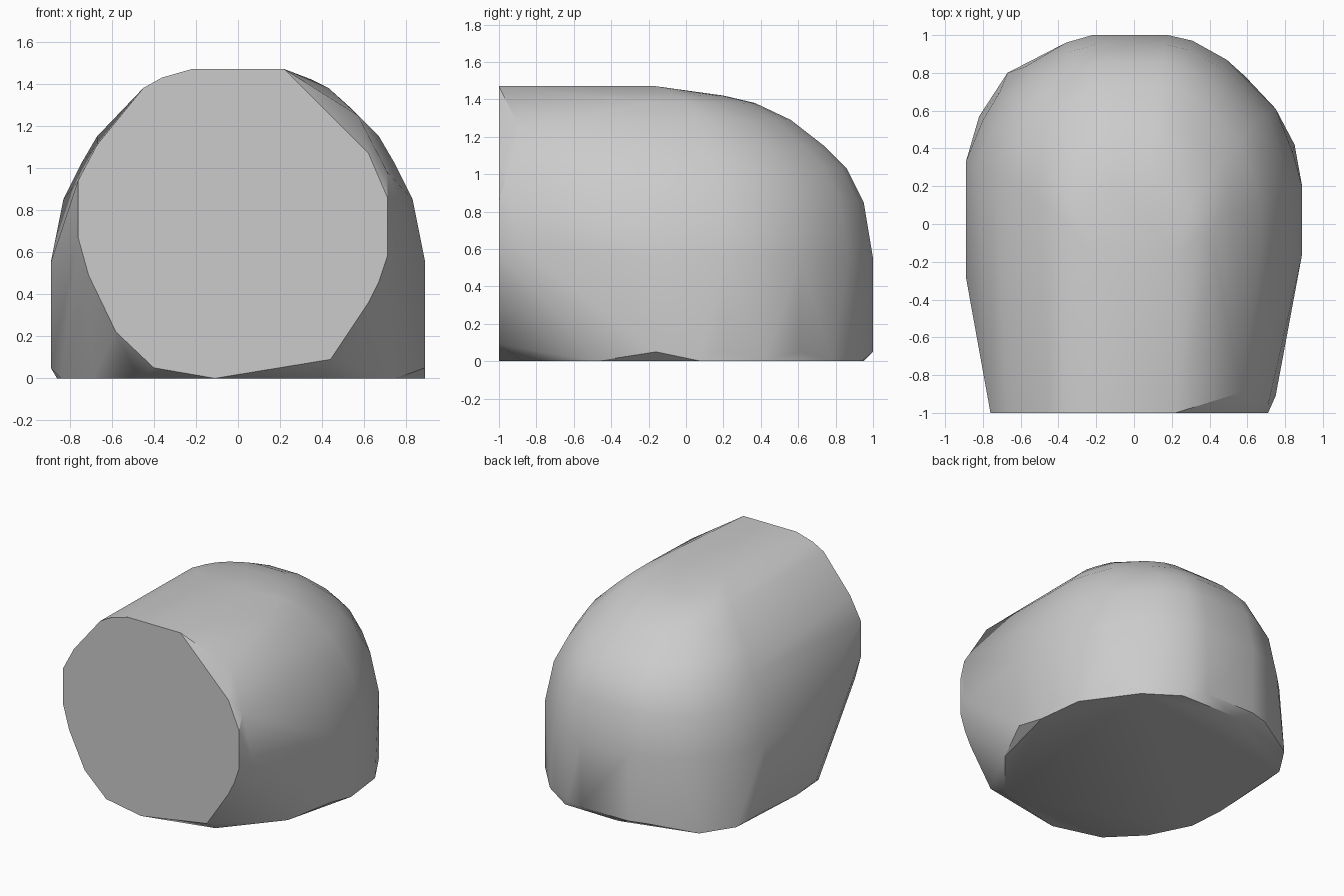
import bpy
import bmesh
import math

# Remove the default cube only
default_cube = bpy.data.objects.get("Cube")
if default_cube:
    bpy.data.objects.remove(default_cube, do_unlink=True)

# Single plain grey material
grey = bpy.data.materials.new("plain grey")
grey.use_nodes = True
colour = (0.6, 0.6, 0.6, 1.0)
grey.diffuse_color = colour
grey.node_tree.nodes["Principled BSDF"].inputs["Base Color"].default_value = colour

# Flat front plate: (x, z) outline
front_plate = [
    (-.11, 0), (.44, .09), (.62, .36), (.67, .46), (.71, .58), (.71, .86),
    (.62, 1.07), (.22, 1.47), (-.22, 1.47), (-.36, 1.43), (-.45, 1.38),
    (-.67, 1.11), (-.76, .94), (-.76, .67), (-.71, .49), (-.58, .22), (-.4, .05),
]

# Flat underside: (x, y) outline
underside = [
    (-.47, -.9), (-.69, -.68), (-.84, -.38), (-.86, -.1), (-.82, .57),
    (-.67, .8), (-.1, .95), (.35, .94), (.59, .78), (.85, .42),
    (.89, .08), (.75, -.48), (.42, -.87),
]

# Widest level of the body: (x, y) outline round the back
waist = [
    (-.89, -.28), (-.89, .33), (-.8, .55), (-.71, .7), (-.58, .83), (-.36, .96),
    (-.22, 1), (.18, 1), (.31, .97), (.49, .87), (.75, .61), (.84, .38),
    (.89, .2), (.89, -.16),
]

# Dome levels above the waist: (height, half width, rear reach)
dome_levels = [
    (.85, .83, .95), (1.03, .74, .86), (1.15, .67, .74),
    (1.29, .53, .56), (1.38, .43, .37), (1.42, .35, .2),
]

# Small chamfer points behind the rim of the plate
rim_chamfer = [(.75, -.91, .63), (.71, -.96, .98), (.57, -.89, 1.25)]

WAIST_WIDTH = .89
DOME_FRONT = -.16


def dome_ring(height, half_width, reach):
    """Shrink the waist outline to one level of the dome."""
    depth = (reach - DOME_FRONT) / (1 - DOME_FRONT)
    return [
        (x / WAIST_WIDTH * half_width, DOME_FRONT + (y - DOME_FRONT) * depth, height)
        for x, y in waist if y >= DOME_FRONT
    ]


# Gather the outlines that the body wraps round
points = [(x, -1, z) for x, z in front_plate]
points += [(x, y, 0) for x, y in underside]
points += [(x, y, z) for x, y in waist for z in (.05, .55)]
for level in dome_levels:
    points += dome_ring(*level)
points += [(side * .22, DOME_FRONT, 1.47) for side in (-1, 1)]
points += rim_chamfer

# Wrap a convex skin round the outlines
bm = bmesh.new()
for point in points:
    bm.verts.new(point)
hull = bmesh.ops.convex_hull(bm, input=bm.verts[:])
spare = {v for v in hull["geom_interior"] + hull["geom_unused"]
         if isinstance(v, bmesh.types.BMVert)}
bmesh.ops.delete(bm, geom=list(spare), context="VERTS")
bmesh.ops.dissolve_limit(bm, angle_limit=math.radians(1),
                         verts=bm.verts[:], edges=bm.edges[:])
bmesh.ops.recalc_face_normals(bm, faces=bm.faces[:])

mesh = bpy.data.meshes.new("rounded_body")
bm.to_mesh(mesh)
bm.free()
mesh.materials.append(grey)
body = bpy.data.objects.new("rounded_body", mesh)
bpy.context.collection.objects.link(body)

# Smooth the dome, keep the plate and underside edges crisp
bpy.ops.object.select_all(action="DESELECT")
body.select_set(True)
bpy.context.view_layer.objects.active = body
bpy.ops.object.shade_smooth_by_angle(angle=math.radians(35))
